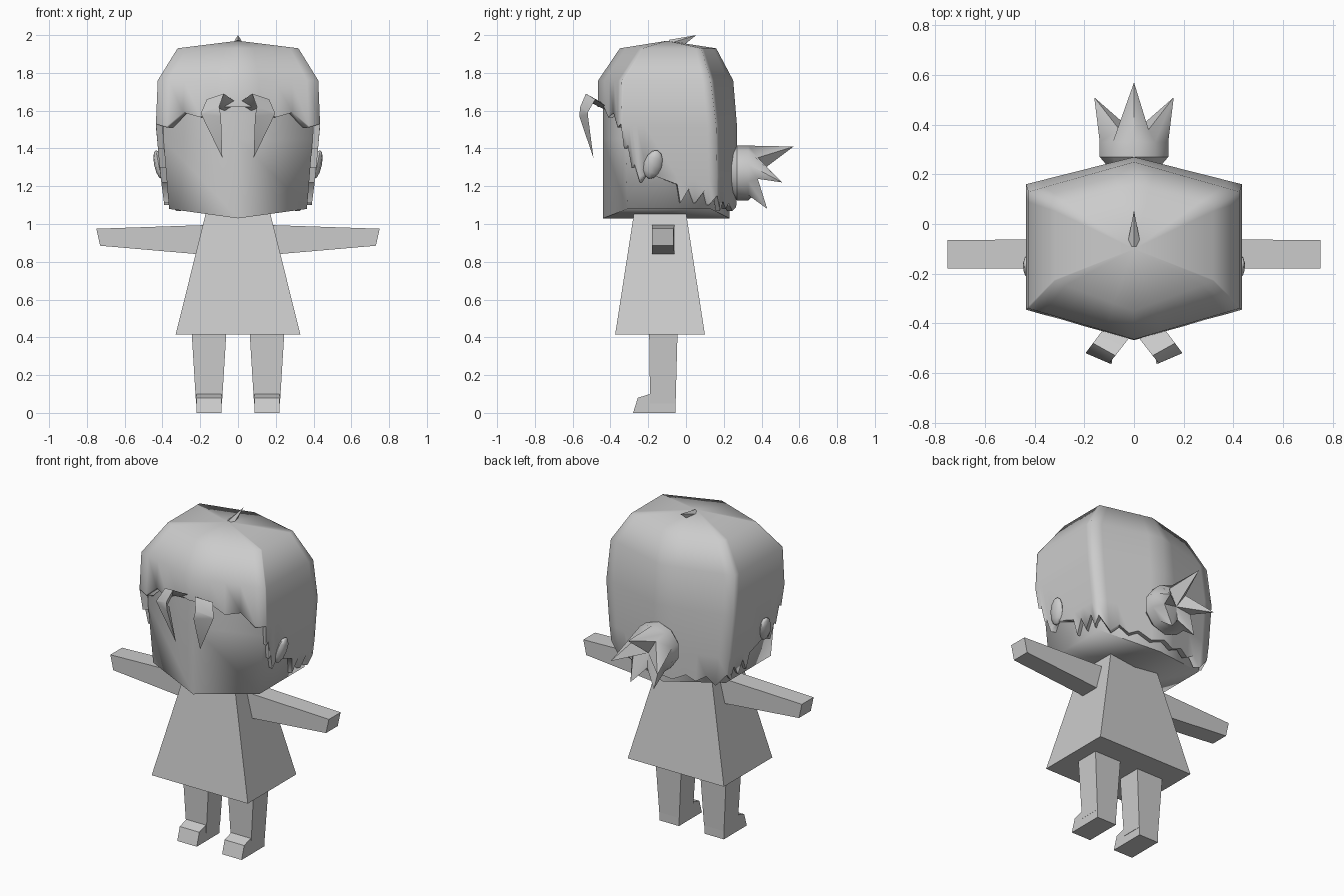
import bpy, bmesh, math
from mathutils import Matrix, Vector

if "Cube" in bpy.data.objects:
    bpy.data.objects.remove(bpy.data.objects["Cube"], do_unlink=True)

grey = bpy.data.materials.new("plain grey")
grey.use_nodes = True
grey.diffuse_color = (0.6, 0.6, 0.6, 1)
for node in grey.node_tree.nodes:
    if node.type == "BSDF_PRINCIPLED":
        node.inputs["Base Color"].default_value = grey.diffuse_color


def finish(name, bm, smooth=None):
    bmesh.ops.remove_doubles(bm, verts=bm.verts, dist=0.0005)
    bmesh.ops.recalc_face_normals(bm, faces=bm.faces)
    mesh = bpy.data.meshes.new(name)
    bm.to_mesh(mesh)
    bm.free()
    mesh.materials.append(grey)
    if smooth:
        mesh.shade_smooth()
        mesh.set_sharp_from_angle(angle=math.radians(smooth))
    obj = bpy.data.objects.new(name, mesh)
    bpy.context.collection.objects.link(obj)
    return obj


def loft(name, rings, smooth=None, start_cap=True, end_cap=True, side=1):
    """Skin a list of closed rings with equal point counts."""
    bm = bmesh.new()
    loops = [[bm.verts.new((x * side, y, z)) for x, y, z in ring] for ring in rings]
    count = len(loops[0])
    for a, b in zip(loops, loops[1:]):
        for i in range(count):
            j = (i + 1) % count
            bm.faces.new((a[i], a[j], b[j], b[i]))
    if start_cap:
        bm.faces.new(loops[0])
    if end_cap:
        bm.faces.new(loops[-1])
    return finish(name, bm, smooth)


def rect(x0, x1, y0, y1, z):
    return [(x0, y0, z), (x1, y0, z), (x1, y1, z), (x0, y1, z)]


def hexagon(xc, yf, yb, zc, front, back, zm):
    """Six-sided head section with a point at the front and the back."""
    return [(0, front, zm), (xc, yf, zc), (xc, yb, zc),
            (0, back, zm), (-xc, yb, zc), (-xc, yf, zc)]


# Dress
loft("dress", [rect(-0.33, 0.33, -0.375, 0.1, 0.415),
               rect(-0.17, 0.17, -0.275, 0, 1.06)])

# Arms, legs and feet
for side, label in ((1, "left"), (-1, "right")):
    arm = [[(x, y, z) for y, z in ((-0.18, lo), (y1, lo), (y1, hi), (-0.18, hi))]
           for x, y1, lo, hi in ((0.15, -0.06, 0.835, 0.995), (0.74, -0.065, 0.885, 0.975))]
    arm[1] = [(x + (0.01 if z > 0.9 else -0.01), y, z) for x, y, z in arm[1]]
    loft(label + "_arm", arm, side=side)
    loft(label + "_leg", [rect(0.085, 0.222, -0.19, -0.055, 0.05),
                          rect(0.062, 0.245, -0.195, -0.045, 0.42)], side=side)
    shoe = [(-0.055, 0), (-0.28, 0), (-0.255, 0.08), (-0.19, 0.1), (-0.055, 0.1)]
    loft(label + "_foot", [[(x, y, z) for y, z in shoe] for x in (0.087, 0.221)], side=side)

# Face and underside of the head, closing to a ridge under the chin
loft("face", [hexagon(0.395, -0.31, 0.14, 1.68, -0.44, 0.23, 1.68),
              hexagon(0.395, -0.32, 0.14, 1.45, -0.44, 0.24, 1.45),
              hexagon(0.365, -0.31, 0.13, 1.08, -0.44, 0.23, 1.03),
              hexagon(0, -0.44, 0.23, 1.03, -0.44, 0.23, 1.03)],
     smooth=80, end_cap=False)

# Hair cap: height, half width, front and back corners, front and back points
SECTIONS = [(1.97, 0, -0.1, -0.1, -0.1, -0.1),
            (1.93, 0.32, -0.23, 0.08, -0.35, 0.16),
            (1.76, 0.425, -0.34, 0.13, -0.465, 0.25),
            (1.52, 0.435, -0.345, 0.16, -0.47, 0.27),
            (1.25, 0.41, -0.33, 0.165, -0.46, 0.27),
            (1.06, 0.385, -0.32, 0.165, -0.45, 0.265)]


def hair_point(t, z):
    """Point on the cap; t runs 0 to 3 from the front point to the back point."""
    for a, b in zip(SECTIONS, SECTIONS[1:]):
        if z >= b[0] - 1e-6:
            break
    k = (a[0] - z) / (a[0] - b[0])
    w, yf, yb, front, back = [p + (q - p) * k for p, q in zip(a[1:], b[1:])]
    corners = [(0, front), (w, yf), (w, yb), (0, back)]
    i = min(int(t), 2)
    x, y = Vector(corners[i]).lerp(Vector(corners[i + 1]), t - i)
    return (x, y, z)


# Jagged lower edge of the hair on one half
HAIRLINE = [(0, 1.62), (0.26, 1.62), (0.46, 1.565), (0.67, 1.59), (0.86, 1.51),
            (1, 1.53), (1.02, 1.4), (1.06, 1.42), (1.09, 1.3), (1.12, 1.32),
            (1.17, 1.22), (1.25, 1.27), (1.57, 1.21), (1.6, 1.11), (1.7, 1.19),
            (1.76, 1.11), (1.87, 1.18), (1.91, 1.1), (2, 1.15), (2.15, 1.07),
            (2.3, 1.12), (2.45, 1.08), (2.6, 1.11), (2.8, 1.07), (3, 1.09)]
columns = [(1, t, z) for t, z in HAIRLINE]
columns += [(-1, t, z) for t, z in HAIRLINE[-2:0:-1]]
rings = []
for level in SECTIONS:
    ring = []
    for s, t, edge in columns:
        x, y, z = hair_point(t, max(level[0], edge))
        ring.append((s * x, y, z))
    rings.append(ring)
rings.append([(x * 0.92, (y + 0.1) * 0.92 - 0.1, z) for x, y, z in rings[-1]])
loft("hair_cap", rings, smooth=80, start_cap=False, end_cap=False)

# Two curled locks over the forehead
for side, label in ((1, "left"), (-1, "right")):
    lock = [[(0.005, -0.44, 1.64), (0.12, -0.42, 1.62), (0.07, -0.42, 1.6)],
            [(0.075, -0.53, 1.69), (0.165, -0.48, 1.66), (0.1, -0.5, 1.64)],
            [(0.05, -0.55, 1.61), (0.195, -0.52, 1.59), (0.11, -0.535, 1.59)],
            [(0.115, -0.565, 1.58), (0.195, -0.52, 1.58), (0.1, -0.53, 1.58)],
            [(0.083, -0.49, 1.35)] * 3]
    lock[2][0] = (0.1, -0.56, 1.62)
    lock[3][0] = (0.09, -0.565, 1.57)
    loft(label + "_forehead_lock", lock, smooth=50, end_cap=False, side=side)

# Ears
for side, label in ((1, "left"), (-1, "right")):
    bm = bmesh.new()
    place = (Matrix.Translation((side * 0.42, -0.175, 1.315))
             @ Matrix.Rotation(side * 0.2, 4, "Y") @ Matrix.Rotation(-0.3, 4, "X")
             @ Matrix.Diagonal((0.024, 0.048, 0.08, 1)))
    bmesh.ops.create_uvsphere(bm, u_segments=8, v_segments=6, radius=1, matrix=place)
    finish(label + "_ear", bm, 60)

# Tied tail: a round bun opening into five spikes
SPIKES = [(0, 0.57, 1.41), (0.16, 0.51, 1.22), (0.08, 0.43, 1.08),
          (-0.08, 0.43, 1.08), (-0.16, 0.51, 1.22)]


def bun_ring(y, radius):
    return [(radius * math.sin(i * math.pi / 5), y, 1.27 + radius * math.cos(i * math.pi / 5))
            for i in range(10)]


star = bun_ring(0.38, 0.1)
star[::2] = SPIKES
loft("hair_tail", [bun_ring(0.22, 0.1), bun_ring(0.27, 0.145), bun_ring(0.33, 0.145),
                   star, [(0, 0.37, 1.26)] * 10], smooth=40, end_cap=False)

# Small tuft on the crown
loft("crown_tuft", [[(-0.028, -0.09, 1.955), (0, -0.09, 1.975), (0.028, -0.09, 1.955),
                     (0, -0.02, 1.94)], [(0, 0.055, 2)] * 4], end_cap=False)
